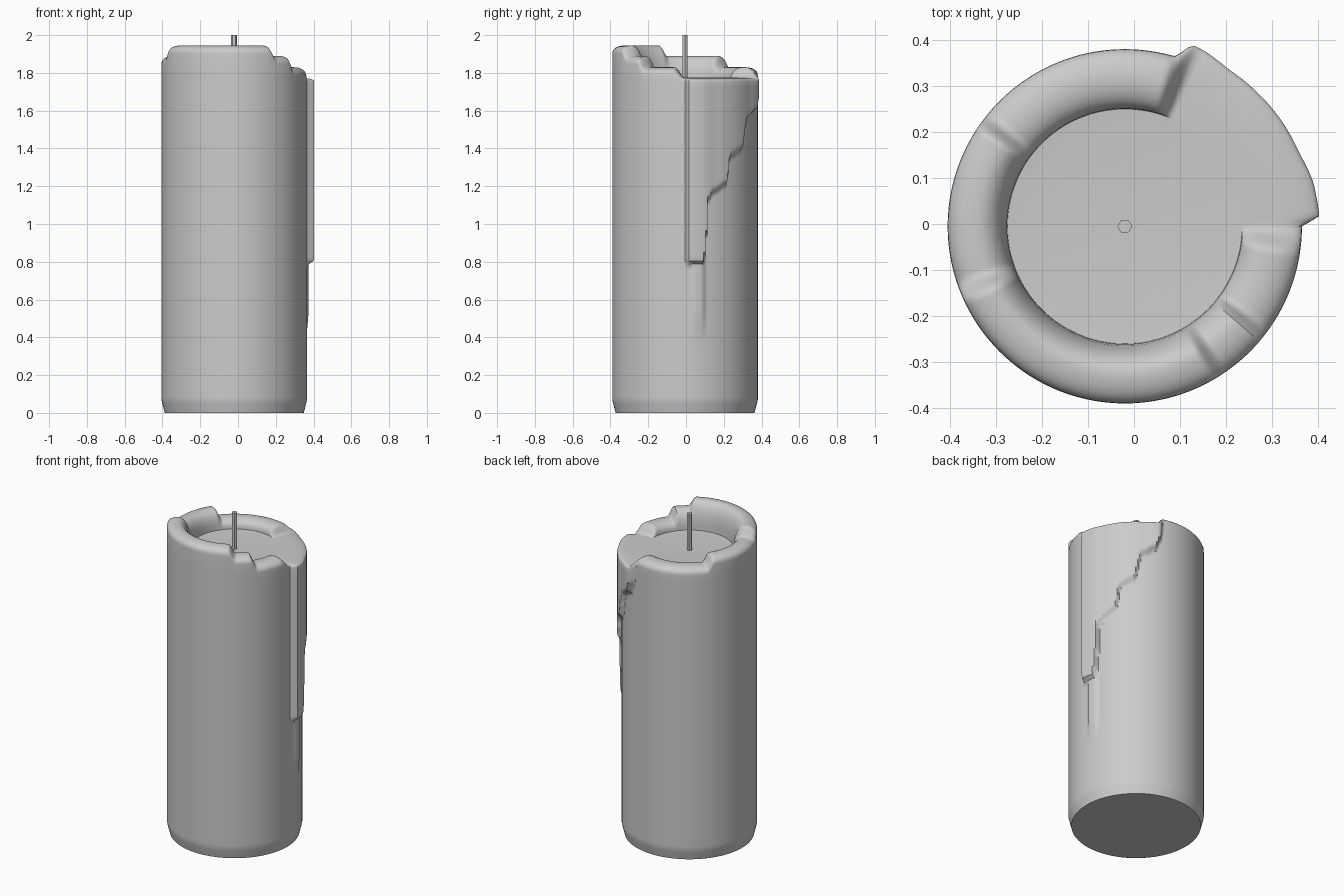
import bpy, bmesh, math

if "Cube" in bpy.data.objects:
    bpy.data.objects.remove(bpy.data.objects["Cube"])

CX, CY, R = -0.02, -0.005, 0.385      # candle axis and radius
FLOOR = 1.775                         # level of the wax pool
N = 240                               # segments around


def interp(table, a):
    """Smooth-stepped lookup in a table of (position, value) pairs."""
    for (a0, v0), (a1, v1) in zip(table, table[1:]):
        if a <= a1:
            t = max(0.0, (a - a0) / (a1 - a0))
            return v0 + (v1 - v0) * t * t * (3 - 2 * t)
    return table[-1][1]


# Rim height by angle (degrees): stepped wall with a melted gap
RIM = [(0, FLOOR), (67, FLOOR), (75, 1.83), (140, 1.83), (147, 1.89), (198, 1.89),
       (206, 1.945), (299, 1.945), (306, 1.89), (319, 1.89), (325, 1.83),
       (350, 1.83), (360, FLOOR)]
# Lower edge and thickness of the overflowing wax sheet by angle
EDGE = [(0, 0.80), (2, 0.79), (14, 0.79), (15.5, 0.85), (18, 1.13), (22, 1.17), (33, 1.21),
        (37, 1.36), (48, 1.39), (55, 1.56), (66, 1.60), (70, 1.66), (74, 1.77)]
THICK = [(0, 0.0), (3, 0.038), (11, 0.036), (25, 0.026), (55, 0.024),
         (69, 0.035), (74, 0.0)]
# Faint older drip under the sheet
THIN = [(4, 0.0), (7, 0.012), (13, 0.012), (17, 0.0)]


def drip(a, z):
    sheet = 0.0
    if a < 74:
        e = interp(EDGE, a)
        sheet = interp(THICK, a) * interp([(e - 0.015, 0), (e + 0.02, 1)], z)
    thin = interp(THIN, a) * interp([(0.36, 0), (0.56, 1)], z)
    return max(sheet, thin)


def profile(a):
    """Radius/height section of the candle at angle a, from base to pool."""
    h = interp(RIM, a)
    rnd = 0.02 + 0.025 * min(1, (h - FLOOR) / 0.05)
    pts = [(R - 0.017, 0), (R - 0.012, 0.02), (R - 0.004, 0.05), (R, 0.07)]
    zs = [0.07 + i * 0.0163 for i in range(1, 101)]
    zs += [1.70 + (h - rnd - 1.70) * k / 2 for k in (1, 2)]
    pts += [(R + drip(a, z), z) for z in zs]
    d = drip(a, h - rnd)
    for k in range(1, 17):
        t = math.pi * k / 16
        s = max(0.0, math.sin(t)) ** 0.8
        c = math.cos(t)
        r = 0.32 + (0.065 + (d if c > 0 else 0)) * c
        z = h - rnd * (1 - s) if c > 0 else FLOOR + (h - FLOOR) * s
        pts.append((r, z))
    pts.append((0.22, FLOOR - 0.003))
    return pts


# Candle body with rim, pool and drips
bm = bmesh.new()
cols = []
for i in range(N):
    a = 360 * i / N
    ca, sa = math.cos(math.radians(a)), math.sin(math.radians(a))
    cols.append([bm.verts.new((CX + r * ca, CY + r * sa, z)) for r, z in profile(a)])
for i in range(N):
    p, q = cols[i], cols[(i + 1) % N]
    for j in range(len(p) - 1):
        bm.faces.new((p[j], q[j], q[j + 1], p[j + 1]))
bm.faces.new([c[0] for c in reversed(cols)])
bm.faces.new([c[-1] for c in cols])
mesh = bpy.data.meshes.new("candle_body")
bm.to_mesh(mesh)
bm.free()
body = bpy.data.objects.new("candle_body", mesh)
bpy.context.collection.objects.link(body)
bpy.context.view_layer.objects.active = body
body.select_set(True)
bpy.ops.object.shade_smooth_by_angle(angle=math.radians(40))

# Wick
bpy.ops.mesh.primitive_cylinder_add(vertices=6, radius=0.016, depth=0.24,
                                    location=(CX, CY, 1.88), rotation=(0, 0, math.radians(30)))
wick = bpy.context.object
wick.name = "wick"
